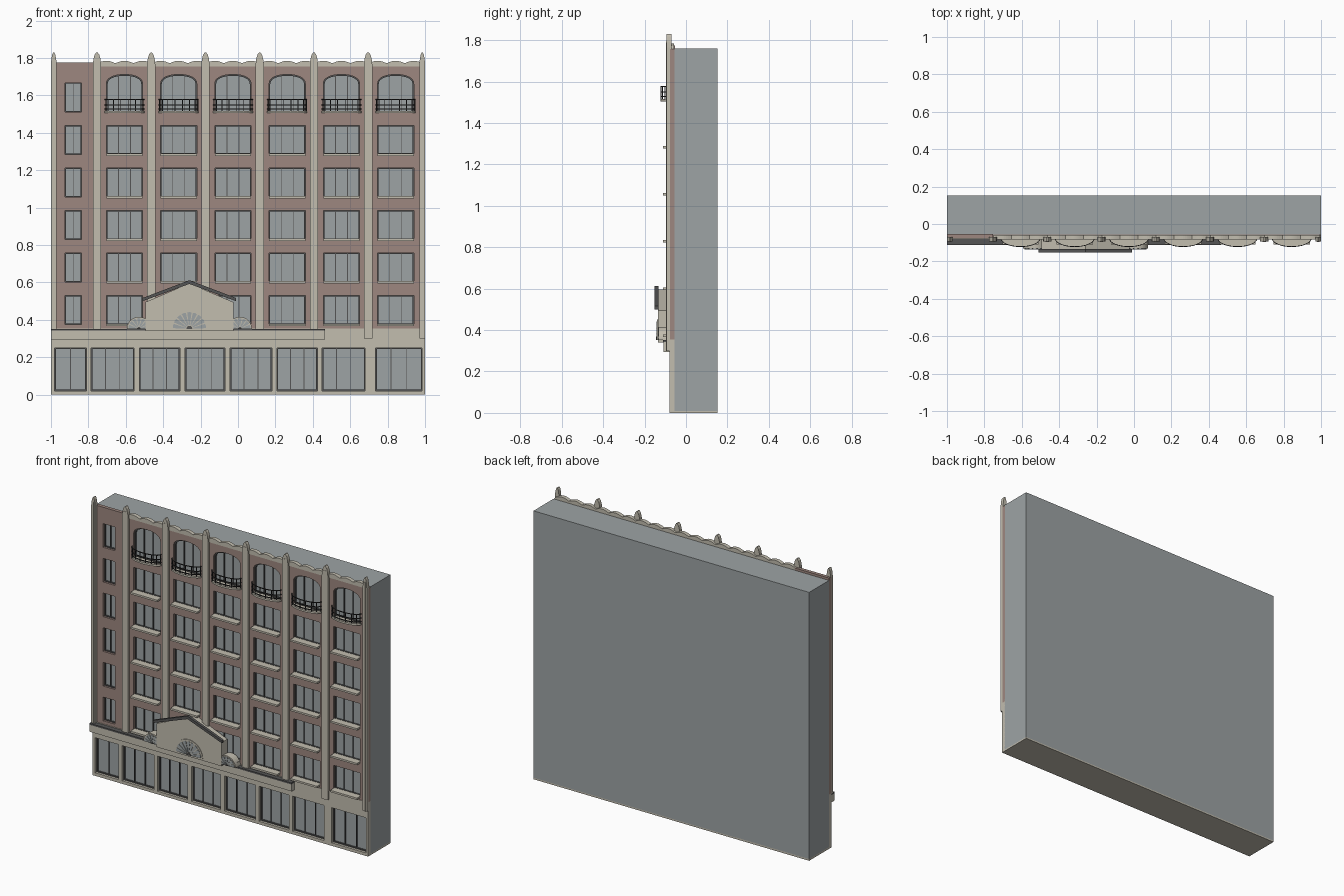
import bpy, bmesh
from math import sin, cos, pi
from mathutils import Vector

if "Cube" in bpy.data.objects:
    bpy.data.objects.remove(bpy.data.objects["Cube"])


def material(name, rgb):
    m = bpy.data.materials.new(name)
    m.use_nodes = True
    m.diffuse_color = (*rgb, 1)
    m.node_tree.nodes["Principled BSDF"].inputs["Base Color"].default_value = (*rgb, 1)
    return m


GREY = material("blue_grey", (0.34, 0.37, 0.375))
STONE = material("pale_stone", (0.54, 0.51, 0.43))
BRICK = material("dusty_brick", (0.34, 0.245, 0.215))
DARK = material("dark_grey", (0.09, 0.09, 0.09))
IRON = material("black_iron", (0.03, 0.03, 0.03))

parts = {}


def prism(part, mat, pts, vec):
    """Extrude a planar outline by a vector into the named part."""
    bm, _ = parts.setdefault(part, (bmesh.new(), mat))
    low = [bm.verts.new(p) for p in pts]
    high = [bm.verts.new(Vector(p) + Vector(vec)) for p in pts]
    n = len(pts)
    faces = [bm.faces.new(low), bm.faces.new(high[::-1])]
    faces += [bm.faces.new((low[i], high[i], high[(i + 1) % n], low[(i + 1) % n]))
              for i in range(n)]
    bmesh.ops.recalc_face_normals(bm, faces=faces)


def front(part, mat, pts, y0, y1):
    prism(part, mat, [(x, y0, z) for x, z in pts], (0, y1 - y0, 0))


def box(part, mat, x0, x1, z0, z1, y0, y1):
    front(part, mat, [(x0, z0), (x1, z0), (x1, z1), (x0, z1)], y0, y1)


BACK, WALL, GLASS = -0.054, -0.077, -0.055
FLOORS = [0.375 + 0.2275 * i for i in range(6)]
BAYS = [-0.607 + 0.29 * i for i in range(6)]
PIERS = [-0.754 + 0.29 * i for i in range(6)]
HALF, TALL = 0.097, 0.155


def arch(cx, half, spring, rise, n=14):
    """Flattened arch from left to right."""
    return [(cx - half * cos(pi * i / n), spring + rise * sin(pi * i / n) ** 0.8)
            for i in range(n + 1)]


def frame(x0, x1, z0, z1, panes, w=0.006):
    """Thin dark border and mullions over the glass."""
    for a, b in ((x0, x0 + w), (x1 - w, x1)):
        box("window_frames", DARK, a, b, z0, z1, -0.064, GLASS)
    for a, b in ((z0, z0 + w), (z1 - w, z1)):
        box("window_frames", DARK, x0, x1, a, b, -0.064, GLASS)
    for i in range(1, panes):
        x = x0 + (x1 - x0) * i / panes
        box("window_frames", DARK, x - 0.002, x + 0.002, z0, z1, -0.062, GLASS)


# Main block and floor plate
box("building_block", GREY, -1, 1, 0.01, 1.76, GLASS, 0.152)
box("base_plate", STONE, -1, 1, 0, 0.012, -0.08, 0.152)

# Shop front: piers, header and large windows
shops = [(-0.98, -0.81), (-0.785, -0.555), (-0.527, -0.31), (-0.283, -0.07),
         (-0.043, 0.182), (0.208, 0.425), (0.45, 0.68), (0.735, 0.985)]
edges = [-1] + [x for pair in shops for x in pair] + [1]
for a, b in zip(edges[::2], edges[1::2]):
    box("shop_piers", STONE, a, b, 0, 0.25, -0.08, BACK)
box("shop_header", STONE, -1, 1, 0.25, 0.355, -0.08, BACK)
for i, (a, b) in enumerate(shops):
    box("shop_sills", STONE, a, b, 0.01, 0.02, -0.08, BACK)
    frame(a, b, 0.02, 0.25, 2 if i == 0 else 3, 0.007)


# Brick wall built around window openings
def wall_column(x0, x1, w0, w1, top, heights):
    box("brick_wall", BRICK, x0, w0, 0.355, top, WALL, BACK)
    box("brick_wall", BRICK, w1, x1, 0.355, top, WALL, BACK)
    z = 0.355
    for low, high in heights:
        box("brick_wall", BRICK, w0, w1, z, low, WALL, BACK)
        z = high
    return z


rows = [(z, z + TALL) for z in FLOORS]
z = wall_column(-1, PIERS[0], -0.925, -0.838, 1.775, rows)
box("brick_wall", BRICK, -0.925, -0.838, z, 1.775, WALL, BACK)
for a, b in rows:
    frame(-0.925, -0.838, a, b, 2, 0.005)

for n, cx in enumerate(BAYS):
    x0, x1 = cx - HALF, cx + HALF
    right = 1 if n == 5 else cx + 0.145
    wall_column(cx - 0.147, right, x0, x1, 1.757, rows[:5] + [(1.51, 1.67)])
    curve = arch(cx, HALF, 1.66, 0.052)
    front("brick_wall", BRICK, curve + [(x1, 1.757), (x0, 1.757)], WALL, BACK)
    for a, b in rows[:5]:
        frame(x0, x1, a, b, 3)
        box("window_sills", STONE, x0, x1, a - 0.008, a + 0.004, -0.11, BACK)
    # Arched top window frame
    inner = arch(cx, HALF - 0.007, 1.66, 0.045)
    front("arched_frames", DARK, curve + inner[::-1], -0.066, GLASS)
    frame(x0, x1, 1.51, 1.517, 1, 0.005)
    for s in (-1, 1):
        box("arched_frames", DARK, cx + s * 0.094 - 0.003, cx + s * 0.094 + 0.003,
            1.51, 1.66, -0.066, GLASS)
        box("arched_frames", DARK, cx + s * 0.032 - 0.002, cx + s * 0.032 + 0.002,
            1.51, 1.705, -0.062, GLASS)
    # Scalloped parapet
    wave = [(cx - 0.145 + 0.29 * i / 30, 1.772 + 0.013 * abs(sin(pi * i / 10)))
            for i in range(31)]
    front("parapet", STONE, wave + [(right, 1.755), (cx - 0.145, 1.755)], -0.083, -0.058)

    # Bowed balcony with railing
    def bow(half, depth, z):
        return [(cx - half * cos(pi * i / 16), -0.076 - depth * sin(pi * i / 16), z)
                for i in range(17)]
    prism("balcony_floors", STONE, bow(0.107, 0.047, 1.505), (0, 0, 0.012))
    for z in (1.525, 1.547, 1.575):
        ring = bow(0.107, 0.047, z) + bow(0.103, 0.043, z)[::-1]
        prism("balcony_railings", IRON, ring, (0, 0, 0.005))
    for i in range(1, 16, 2):
        x, y, _ = bow(0.105, 0.045, 0)[i]
        box("balcony_railings", IRON, x - 0.002, x + 0.002, 1.515, 1.577,
            y - 0.002, y + 0.002)


# Pilasters with pointed finials
def pilaster(cx, half, bottom):
    outline = [(-1, bottom), (1, bottom), (1, 1.765), (0.85, 1.795), (0.55, 1.818),
               (0.15, 1.83), (-0.15, 1.83), (-0.55, 1.818), (-0.85, 1.795), (-1, 1.765)]
    front("pilasters", STONE, [(cx + half * x, z) for x, z in outline], -0.094, -0.07)
    box("pilaster_ribs", STONE, cx - half * 0.4, cx + half * 0.4, bottom, 1.8,
        -0.097, -0.09)


for x in PIERS:
    pilaster(x, 0.022, 0.3)
pilaster(0.695, 0.022, 0.3)
for s in (-1, 1):
    pilaster(s * 0.985, 0.015, 0.3)

# Entrance canopy with dark cap
box("canopy", STONE, -1, 0.465, 0.295, 0.342, -0.108, -0.075)
box("canopy_cap", DARK, -1, 0.465, 0.342, 0.352, -0.112, -0.075)

# Gable with raking roof trim
MID = -0.26
front("gable", STONE, [(MID - 0.235, 0.34), (MID + 0.235, 0.34), (MID + 0.235, 0.495),
                       (MID, 0.595), (MID - 0.235, 0.495)], -0.136, -0.075)
front("gable_roof", DARK, [(MID - 0.25, 0.5), (MID, 0.592), (MID + 0.25, 0.5),
                           (MID + 0.25, 0.517), (MID, 0.612), (MID - 0.25, 0.517)],
      -0.152, -0.134)


# Half-round fan windows
def fan(cx, r, y, panes):
    def ray(d, a):
        return (cx + d * cos(a), 0.352 + d * sin(a))
    front("fan_surrounds", STONE, [ray(r, pi * i / 20) for i in range(21)], y, -0.08)
    for i in range(panes):
        a, b = pi * (i + 0.12) / panes, pi * (i + 0.88) / panes
        mid = (a + b) / 2
        front("fan_panes", GREY, [ray(r * 0.2, a), ray(r * 0.88, a), ray(r * 0.9, mid),
                                  ray(r * 0.88, b), ray(r * 0.2, b)], y - 0.003, y)
    hub = [ray(r * 0.16, pi * i / 8) for i in range(9)]
    front("fan_hubs", DARK, hub, y - 0.004, y)


fan(MID, 0.1, -0.14, 9)
fan(MID - 0.27, 0.064, -0.132, 7)
fan(MID + 0.27, 0.064, -0.132, 7)

# Turn each collected part into an object
for name, (bm, mat) in parts.items():
    mesh = bpy.data.meshes.new(name)
    bm.to_mesh(mesh)
    bm.free()
    mesh.materials.append(mat)
    bpy.context.collection.objects.link(bpy.data.objects.new(name, mesh))
